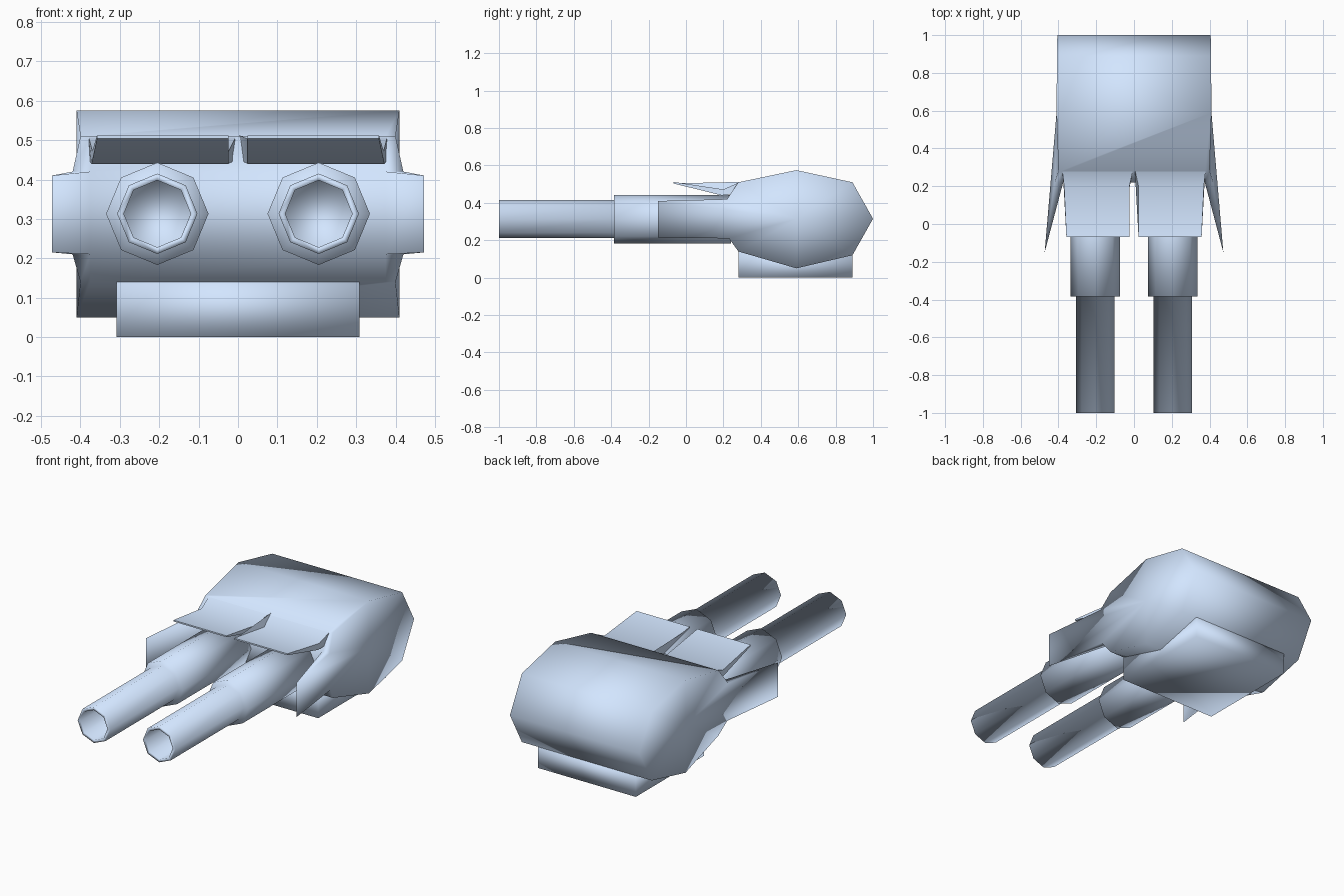
import bpy, bmesh, math

if "Cube" in bpy.data.objects:
    bpy.data.objects.remove(bpy.data.objects["Cube"])

# pale blue material shared by all parts
paint = bpy.data.materials.new("pale_blue")
paint.diffuse_color = (.65, .79, 1.0, 1)
paint.use_nodes = True
paint.node_tree.nodes["Principled BSDF"].inputs["Base Color"].default_value = paint.diffuse_color


def finish(name, bm, angle=180):
    bmesh.ops.recalc_face_normals(bm, faces=bm.faces[:])
    mesh = bpy.data.meshes.new(name)
    bm.to_mesh(mesh)
    bm.free()
    mesh.materials.append(paint)
    ob = bpy.data.objects.new(name, mesh)
    bpy.context.collection.objects.link(ob)
    bpy.ops.object.select_all(action='DESELECT')
    ob.select_set(True)
    bpy.context.view_layer.objects.active = ob
    if angle >= 180:
        bpy.ops.object.shade_smooth()
    else:
        bpy.ops.object.shade_smooth_by_angle(angle=math.radians(angle))
    return ob


def loft(bm, stations):
    """Skin equal-length closed rings of points; returns the vertex rings."""
    rings = [[bm.verts.new(p) for p in ring] for ring in stations]
    n = len(rings[0])
    for p, q in zip(rings, rings[1:]):
        for k in range(n):
            m = (k + 1) % n
            bm.faces.new((p[k], p[m], q[m], q[k]))
    return rings


def prism(name, pts, angle=180):
    """Extrude a side profile of (x_a, x_b, y, z)."""
    bm = bmesh.new()
    rings = loft(bm, [[(p[i], p[2], p[3]) for p in pts] for i in (0, 1)])
    caps = [bm.faces.new(r) for r in rings]
    bmesh.ops.triangulate(bm, faces=caps)
    return finish(name, bm, angle)


def turret(name, outer, inner_x, fin):
    """Body lofted across x; the outer rings reach forward into cheek fins."""
    bm = bmesh.new()
    inner = [(inner_x, y, z) for x, y, z in outer]
    for i, src in fin.items():
        inner[i] = inner[src]                    # fin tips root on the front wall
    mirror = lambda ring: [(-x, y, z) for x, y, z in ring]
    rings = loft(bm, [mirror(outer), mirror(inner), inner, outer])
    for ring, s in ((rings[0], -1), (rings[-1], 1)):   # fanned side walls
        c = bm.verts.new((s * .41, .59, .315))
        for i in range(len(ring)):
            bm.faces.new((ring[i], ring[(i + 1) % len(ring)], c))
    # plain wide faces behind the front wall
    extra = [bm.edges.get((r[i], r[i + 1])) for r in rings[1:3] for i in range(6)]
    bmesh.ops.dissolve_edges(bm, edges=extra, use_verts=True)
    bmesh.ops.remove_doubles(bm, verts=bm.verts[:], dist=.0005)
    return finish(name, bm)


def gun(name, cx, cz, rings, sides=8):
    """Revolve (radius, y) rings around a line along y."""
    bm = bmesh.new()
    loops = loft(bm, [[(cx + r * math.cos(k * math.tau / sides), y,
                        cz + r * math.sin(k * math.tau / sides))
                       for k in range(sides)] for r, y in rings])
    bm.faces.new(loops[0])
    bm.faces.new(loops[-1])
    return finish(name, bm)


# turret body: octagonal side profile, cheek fins as forward points of the side walls
turret("turret_body",
       [(.40, .28, .51), (.41, .59, .575), (.408, .89, .51), (.406, 1.0, .315),
        (.408, .89, .12), (.41, .59, .05), (.40, .28, .14), (.42, .23, .21),
        (.473, -.15, .215), (.473, -.15, .41), (.42, .22, .42)],
       .375, {8: 7, 9: 10})

# mounting base
prism("mounting_base", [(-.308, .308, y, z) for y, z in
                        ((.28, 0), (.89, 0), (.89, .13), (.28, .15))])

for s, side in ((-1, "left"), (1, "right")):
    # gun: hollow barrel stepping out to a thick sleeve
    gun(side + "_gun", s * .205, .313,
        [(.085, -.5), (.085, -1.0), (.102, -1.0), (.102, -.385),
         (.13, -.385), (.13, .24)])

    # upturned visor plate above the gun
    prism(side + "_visor", [(s * a, s * b, y, z) for a, b, y, z in (
        (.024, .358, -.068, .512), (.024, .37, .20, .472), (.004, .38, .29, .512),
        (.004, .38, .29, .45), (.024, .372, .19, .44), (.024, .358, -.068, .504))], 50)
